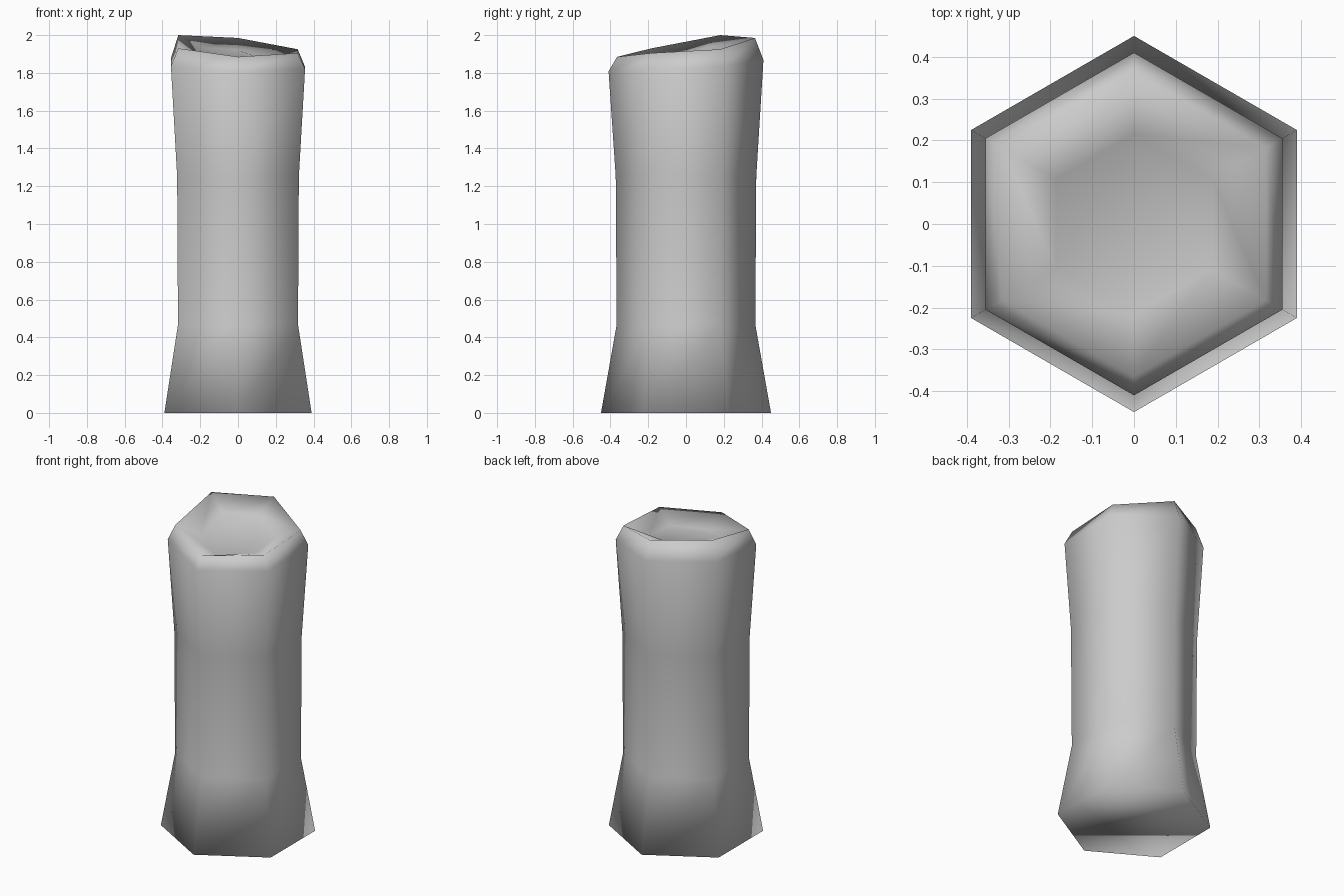
import bpy, bmesh
from math import cos, sin, radians

if "Cube" in bpy.data.objects:
    bpy.data.objects.remove(bpy.data.objects["Cube"], do_unlink=True)

grey = bpy.data.materials.new("plain_grey")
grey.use_nodes = True
colour = (0.6, 0.6, 0.6, 1)
grey.diffuse_color = colour
grey.node_tree.nodes["Principled BSDF"].inputs["Base Color"].default_value = colour

# Uneven rim: height offset of each of the six corners
TILT = (-0.013, 0.047, 0.062, -0.008, -0.053, -0.033)

# Profile rings: radius, height, share of the tilt
RINGS = (
    (0.45, 0.0, 0),       # flared foot
    (0.367, 0.467, 0),    # waist
    (0.372, 1.25, 0),     # upper body
    (0.41, 1.84, 0.6),    # shoulder
    (0.365, 1.938, 1),    # rim
    (0.215, 1.88, 0.9),   # hollow floor
)


def add_ring(bm, radius, height, share):
    corners = []
    for k, tilt in enumerate(TILT):
        a = radians(30 + 60 * k)
        corners.append(bm.verts.new((radius * cos(a), radius * sin(a), height + share * tilt)))
    return corners


# Six-sided post with a shallow hollow in its slanted top
bm = bmesh.new()
rings = [add_ring(bm, *r) for r in RINGS]
for low, high in zip(rings, rings[1:]):
    for k in range(6):
        n = (k + 1) % 6
        bm.faces.new((low[k], low[n], high[n], high[k]))
bm.faces.new(reversed(rings[0]))
bm.faces.new(rings[-1])
bmesh.ops.recalc_face_normals(bm, faces=bm.faces)
for face in bm.faces:
    face.smooth = True

mesh = bpy.data.meshes.new("hexagonal_post")
bm.to_mesh(mesh)
bm.free()
mesh.materials.append(grey)
post = bpy.data.objects.new("hexagonal_post", mesh)
bpy.context.collection.objects.link(post)
